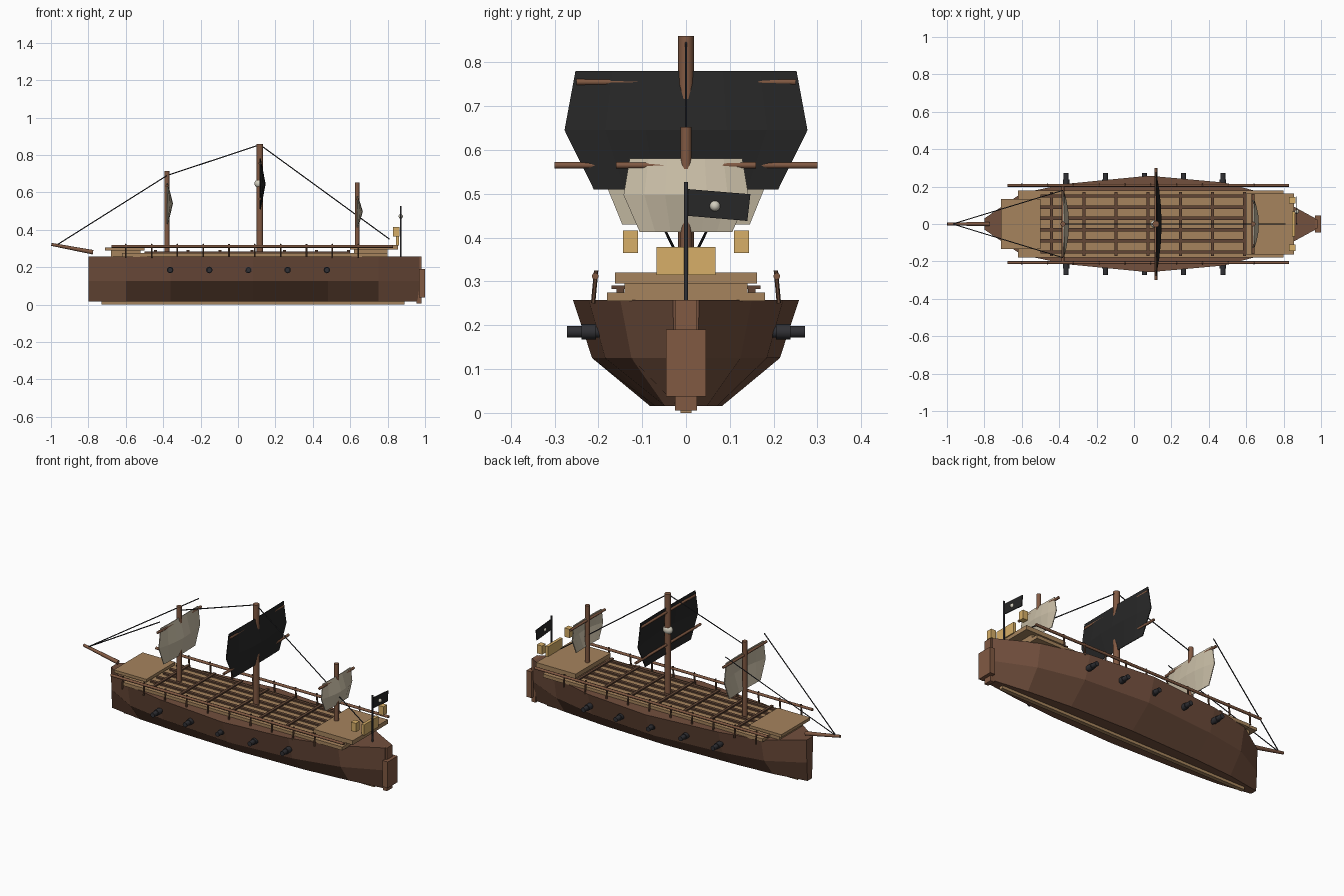
import bpy, bmesh, math
from mathutils import Vector

if "Cube" in bpy.data.objects:
    bpy.data.objects.remove(bpy.data.objects["Cube"])


def mat(name, r, g, b):
    m = bpy.data.materials.new(name)
    m.diffuse_color = (r, g, b, 1)
    m.use_nodes = True
    m.node_tree.nodes["Principled BSDF"].inputs["Base Color"].default_value = m.diffuse_color
    return m


HULL = mat("hull_wood", .17, .08, .048)
WOOD = mat("spar_wood", .22, .10, .055)
DARK = mat("dark_wood", .12, .06, .035)
DECK = mat("deck_wood", .38, .23, .11)
CREAM = mat("canvas", .58, .51, .38)
BLACK = mat("black_cloth", .02, .02, .02)
IRON = mat("iron", .03, .03, .035)
GOLD = mat("gold", .68, .43, .14)
BONE = mat("bone", .65, .62, .52)


def mesh(name, verts, faces, m):
    me = bpy.data.meshes.new(name)
    me.from_pydata(verts, [], faces)
    bm = bmesh.new()
    bm.from_mesh(me)
    bmesh.ops.recalc_face_normals(bm, faces=bm.faces)
    bm.to_mesh(me)
    bm.free()
    o = bpy.data.objects.new(name, me)
    bpy.context.collection.objects.link(o)
    me.materials.append(m)
    return o


def box(name, x, y, z, m):
    """Box from (min, max) pairs."""
    v = [(a, b, c) for a in x for b in y for c in z]
    f = [(0, 1, 3, 2), (4, 6, 7, 5), (0, 4, 5, 1), (2, 3, 7, 6), (0, 2, 6, 4), (1, 5, 7, 3)]
    return mesh(name, v, f, m)


def rod(name, a, b, r, m, r2=None, n=10):
    """Cylinder or cone between two points."""
    a, b = Vector(a), Vector(b)
    bpy.ops.mesh.primitive_cone_add(vertices=n, radius1=r, radius2=r if r2 is None else r2,
                                    depth=(b - a).length, location=(a + b) / 2)
    o = bpy.context.object
    o.name = name
    o.rotation_euler = (b - a).to_track_quat('Z', 'Y').to_euler()
    o.data.materials.append(m)
    if n > 6:
        bpy.ops.object.shade_smooth_by_angle(angle=math.radians(50))
    return o


def ball(name, loc, size, m):
    bpy.ops.mesh.primitive_uv_sphere_add(segments=14, ring_count=10, radius=1, location=loc)
    o = bpy.context.object
    o.name = name
    o.scale = size
    o.data.materials.append(m)
    bpy.ops.object.shade_smooth_by_angle(angle=math.radians(60))
    return o


def sail(name, x, rows, bulge, m):
    """Sail from three (z, half width) rows, bellied towards the stern."""
    n = 6
    v, f = [], []
    for i, (z, w) in enumerate(rows):
        for j in range(n + 1):
            t = 2 * j / n - 1
            b = bulge * (1 - t * t) * (1 if i == 1 else .1)
            v.append((x + b, t * w, z))
    for i in range(2):
        for j in range(n):
            a = i * (n + 1) + j
            f.append((a, a + 1, a + n + 2, a + n + 1))
    o = mesh(name, v, f, m)
    s = o.modifiers.new("thickness", 'SOLIDIFY')
    s.thickness = .005
    s.offset = 0
    return o


# Hull: hard-chined sections lofted from bow to stern
stations = [(-.80, .03), (-.60, .165), (-.36, .215), (.08, .258), (.48, .222), (.75, .15), (.97, .03)]
verts, faces = [], []
for x, w in stations:
    mid, low = max(w * .83, .027), max(w * .32, .02)
    verts += [(x, -w, .258), (x, -mid, .125), (x, -low, .016),
              (x, low, .016), (x, mid, .125), (x, w, .258)]
for i in range(len(stations) - 1):
    for j in range(6):
        a, b = i * 6 + j, i * 6 + (j + 1) % 6
        faces.append((a, b, b + 6, a + 6))
e = len(verts) - 6
faces += [tuple(range(6)), tuple(range(e, e + 6))]
mesh("hull", verts, faces, HULL)
box("keel", (-.73, .89), (-.012, .012), (0, .02), DECK)
box("sternpost", (.955, .98), (-.025, .025), (.006, .258), WOOD)
box("rudder", (.968, 1.0), (-.046, .046), (.037, .19), WOOD)

# Decks
box("main_deck", (-.62, .80), (-.18, .18), (.255, .275), DECK)
box("fore_deck", (-.71, -.50), (-.133, .133), (.288, .305), DECK)
box("fore_deck_support", (-.68, -.52), (-.11, .11), (.255, .29), DECK)
box("aft_deck", (.60, .855), (-.162, .162), (.295, .32), DECK)
box("aft_deck_support", (.62, .80), (-.14, .14), (.27, .297), DECK)

# Deck battens
for y in (-.15, -.09, -.03, .03, .09, .15):
    box("long_batten", (-.50, .60), (y - .009, y + .009), (.275, .284), DARK)
for i in range(7):
    x = -.44 + i * .172
    box("cross_batten", (x - .008, x + .008), (-.17, .17), (.283, .291), DARK)

# Rails, posts and cannons on both sides
for s in (-1, 1):
    rod("rail", (-.675, s * .207, .312), (.83, s * .207, .312), .008, WOOD, n=8)
    for i in range(10):
        x = -.60 + i * .138
        rod("rail_post", (x, s * .212, .25), (x, s * .205, .325), .005, DARK, n=6)
    for i in range(5):
        x = -.363 + i * .2095
        rod("cannon_barrel", (x, s * .17, .185), (x, s * .272, .185), .0135, IRON, n=12)
        rod("cannon_collar", (x, s * .205, .185), (x, s * .238, .185), .0175, IRON, n=12)
    box("stern_lantern", (.83, .863), (s * .127 - .017, s * .127 + .017), (.365, .416), GOLD)

box("stern_window_panel", (.845, .862), (-.067, .067), (.315, .378), GOLD)

# Masts and bowsprit
rod("fore_mast", (-.38, 0, .26), (-.38, 0, .715), .014, WOOD)
rod("main_mast", (.117, 0, .26), (.117, 0, .86), .018, WOOD)
rod("mizzen_mast", (.637, 0, .30), (.637, 0, .652), .013, WOOD)
rod("bowsprit", (-.775, 0, .28), (-.998, 0, .322), .012, WOOD, .008)

# Yards
for name, x, z, w in (("fore_yard", -.38, .635, .20), ("main_upper_yard", .117, .755, .25),
                      ("main_lower_yard", .117, .565, .30), ("mizzen_yard", .637, .565, .16)):
    rod(name, (x, -w, z), (x, w, z), .0075, WOOD, n=8)

# Sails
sail("fore_sail", -.38, [(.43, .145), (.54, .19), (.65, .172)], .03, CREAM)
sail("main_sail", .117, [(.51, .21), (.645, .277), (.78, .252)], .028, BLACK)
sail("mizzen_sail", .637, [(.413, .105), (.497, .142), (.58, .128)], .028, CREAM)
ball("sail_emblem", (.117, 0, .648), (.03, .022, .025), BONE)

# Stern flag
rod("flag_pole", (.87, 0, .258), (.87, 0, .527), .005, IRON, n=8)
mesh_flag = mesh("flag", [(.87, 0, .45), (.87, .14, .438), (.87, .147, .499), (.87, 0, .511)],
                 [(0, 1, 2, 3)], BLACK)
mesh_flag.modifiers.new("thickness", 'SOLIDIFY').thickness = .005
ball("flag_emblem", (.87, .066, .472), (.012, .012, .012), BONE)

# Rigging
tip = (-.97, 0, .318)
for a, b in ((tip, (-.38, -.18, .69)), (tip, (-.38, .18, .69)),
             ((-.38, 0, .69), (.117, 0, .855)), ((.117, 0, .855), (.81, 0, .35))):
    rod("rigging_line", a, b, .003, IRON, n=6)
